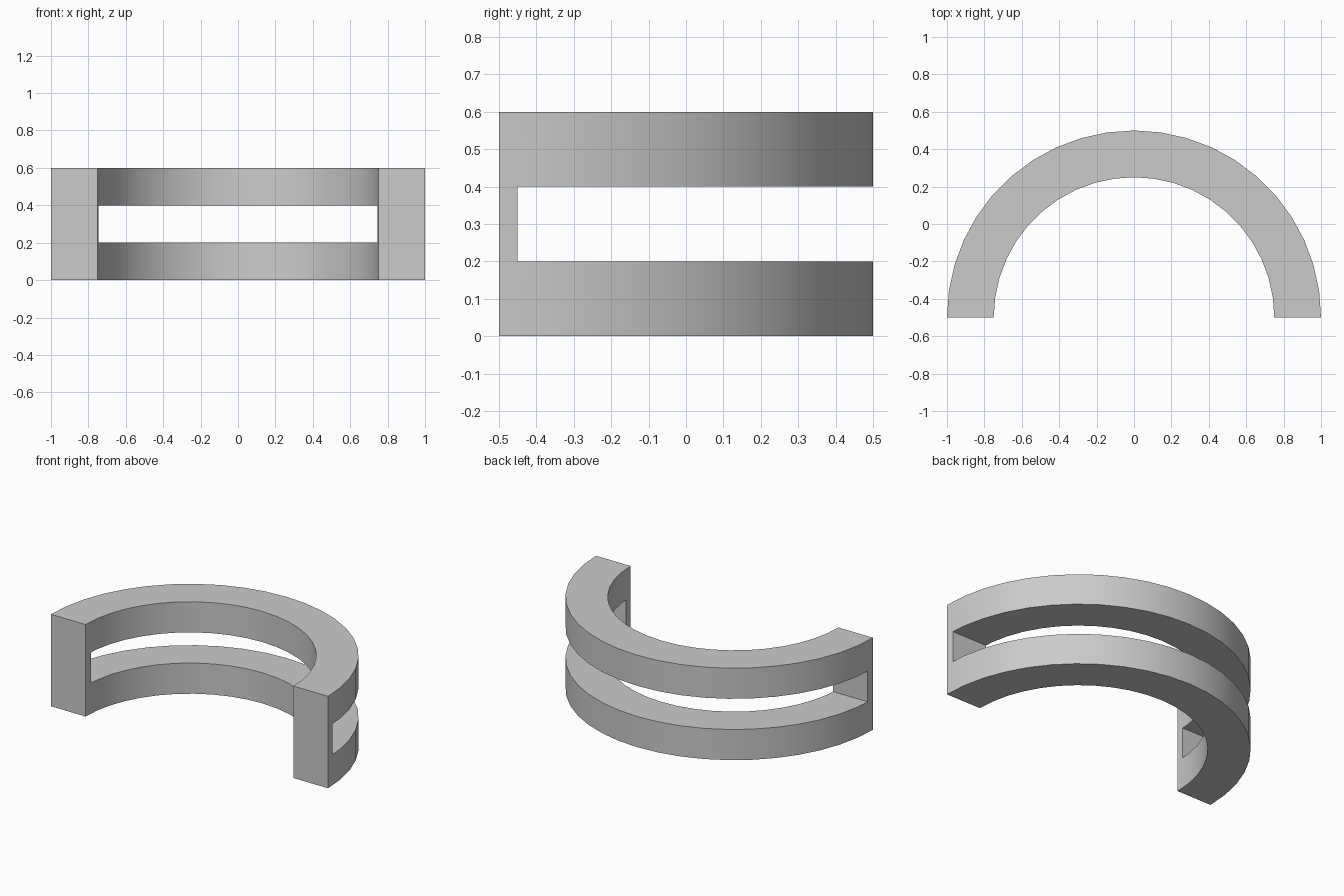
import bpy
import bmesh
from math import cos, sin, pi, radians

cube = bpy.data.objects.get("Cube")
if cube:
    bpy.data.objects.remove(cube, do_unlink=True)

OUTER, INNER, HEIGHT = 1.0, 0.75, 0.6
SEGMENTS = 22
FRONT = -0.5        # plane of the two end faces, through the arc centre
END_WALL = 0.05     # thickness of the solid wall closing each end
SLOT_LOW, SLOT_HIGH = 0.2, 0.4

grey = bpy.data.materials.new("plain grey")
grey.use_nodes = True
colour = (0.6, 0.6, 0.6, 1)
grey.diffuse_color = colour
grey.node_tree.nodes["Principled BSDF"].inputs["Base Color"].default_value = colour


def make_object(name, bm):
    bmesh.ops.recalc_face_normals(bm, faces=bm.faces)
    mesh = bpy.data.meshes.new(name)
    bm.to_mesh(mesh)
    bm.free()
    mesh.materials.append(grey)
    obj = bpy.data.objects.new(name, mesh)
    bpy.context.collection.objects.link(obj)
    return obj


# Half ring: one rectangular section swept through 180 degrees, capped at both ends
bm = bmesh.new()
section = [(INNER, 0), (OUTER, 0), (OUTER, HEIGHT), (INNER, HEIGHT)]
rings = []
for i in range(SEGMENTS + 1):
    a = pi * i / SEGMENTS
    rings.append([bm.verts.new((r * cos(a), FRONT + r * sin(a), z)) for r, z in section])
for a, b in zip(rings, rings[1:]):
    for k in range(4):
        n = (k + 1) % 4
        bm.faces.new((a[k], a[n], b[n], b[k]))
bm.faces.new(rings[0])
bm.faces.new(rings[-1])
half_ring = make_object("slotted_half_ring", bm)

# Horizontal slot cut through the curved wall, leaving the two end walls
bm = bmesh.new()
bmesh.ops.create_cube(bm, size=1)
bmesh.ops.scale(bm, vec=(3, 2, SLOT_HIGH - SLOT_LOW), verts=bm.verts)
bmesh.ops.translate(bm, vec=(0, FRONT + END_WALL + 1, (SLOT_LOW + SLOT_HIGH) / 2), verts=bm.verts)
cutter = make_object("slot_cutter", bm)
cutter.hide_render = True

bpy.ops.object.select_all(action="DESELECT")
bpy.context.view_layer.objects.active = half_ring
half_ring.select_set(True)
slot = half_ring.modifiers.new("slot", "BOOLEAN")
slot.operation = "DIFFERENCE"
slot.solver = "EXACT"
slot.object = cutter
bpy.ops.object.modifier_apply(modifier=slot.name)
bpy.data.objects.remove(cutter, do_unlink=True)

# Rounded walls shade smoothly, corners stay crisp
bpy.ops.object.shade_smooth_by_angle(angle=radians(30))
